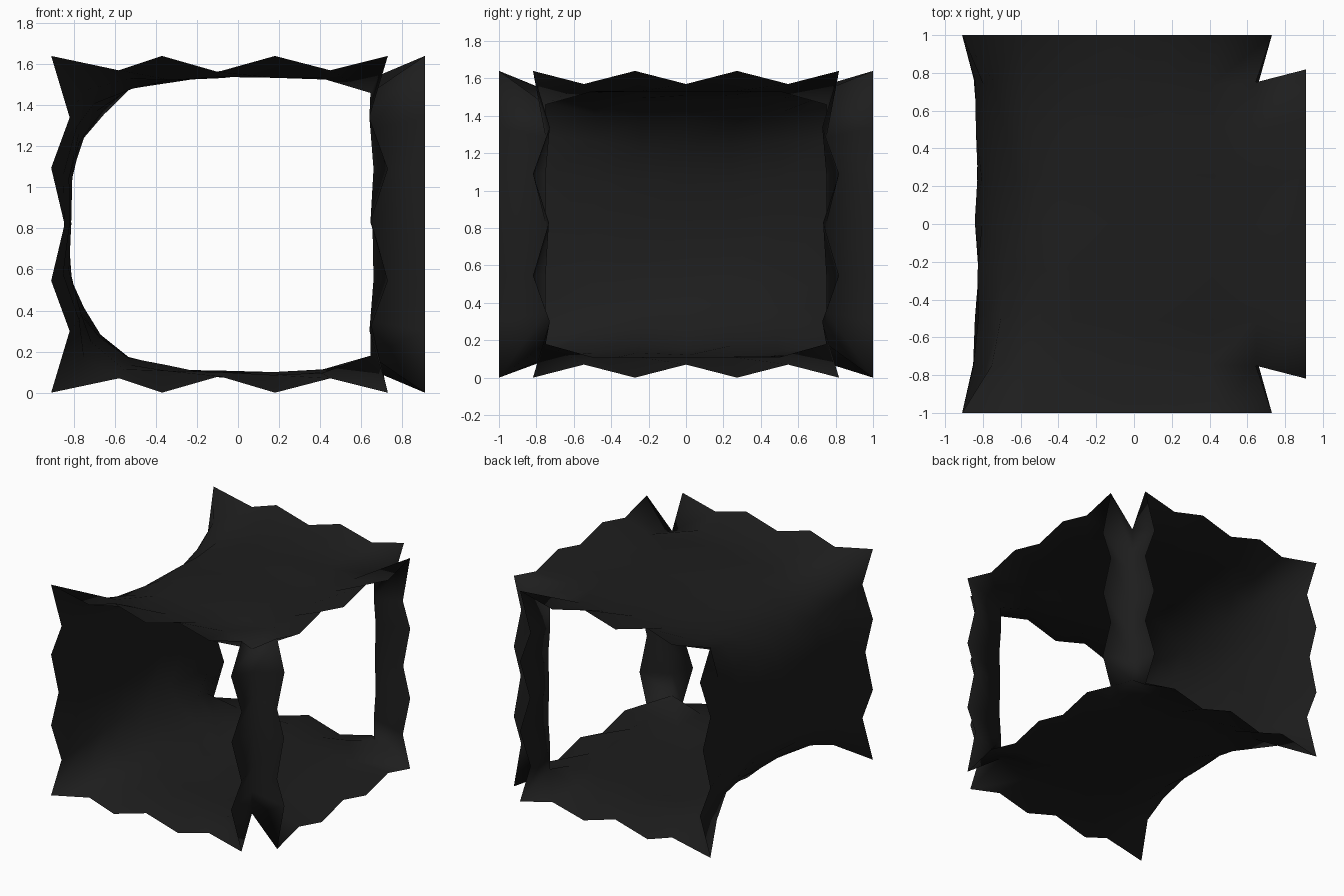
import bpy, bmesh, random

if "Cube" in bpy.data.objects:
    bpy.data.objects.remove(bpy.data.objects["Cube"])
random.seed(4)

H = 1.64
ROWS = [-1, -.75, -.5, -.25, 0, .25, .5, .75, 1]
ROUND = {1: 0, .75: .6, .5: .88, .25: 1, 0: 1}   # how rounded the wall corners are per row

# Half profiles (x, z) from floor right edge, round the left corner, to mid wall
EDGE = [(.73, 0), (.45, .07), (.18, 0), (-.09, .08), (-.37, 0), (-.58, .07),
        (-.91, 0), (-.82, .3), (-.91, .545), (-.845, .82)]
INNER = [(.65, .11), (.42, .10), (.18, .09), (-.09, .09), (-.34, .115), (-.52, .16),
         (-.67, .27), (-.76, .40), (-.82, .58), (-.825, .82)]


def full(half):
    return half + [(x, H - z) for x, z in half[-2::-1]]


edge, inner = full(EDGE), full(INNER)
N = len(edge)
bm = bmesh.new()


def strip(a, b):
    for i in range(len(a) - 1):
        bm.faces.new((a[i], a[i + 1], b[i + 1], b[i]))


def jit(s=.018):
    return random.uniform(-s, s)


# Floor, left wall and ceiling: one C-shaped sheet running front to back
grid = []
for y in ROWS:
    row = []
    for i in range(N):
        (ex, ez), (ix, iz) = edge[i], inner[i]
        if abs(y) == 1:
            p = (ex, y, ez)
        else:
            k = ROUND[abs(y)] if 5 <= i <= N - 6 else 1
            x, z = ex + (ix - ex) * k, ez + (iz - ez) * k
            if i in (0, N - 1):
                if abs(y) == .75:                 # foot and head of the corner posts
                    x, z = .645, (.18 if i == 0 else H - .18)
                p = (x, y, z)
            else:
                p = (x + jit(), y + jit(), z + jit())
        row.append(bm.verts.new(p))
    grid.append(row)
for a, b in zip(grid, grid[1:]):
    strip(a, b)

# Side opening: floor and ceiling run out to a jagged right edge
LIP = {.75: 0, .5: .07, .25: 0, 0: .07}
lips = []
for col, top in ((0, False), (N - 1, True)):
    lip = []
    for y in ROWS[1:-1]:
        z = LIP[abs(y)]
        lip.append(bm.verts.new((.91, y * .8183 / .75, H - z if top else z)))
    strip([grid[r][col] for r in range(1, 8)], lip)
    lips.append(lip)

# Corner posts: V-shaped folds between the end openings and the side opening
POST = [(.3, .09, .35, .645), (.545, 0, .55, .66), (.83, .085, .82, .655),
        (1.09, 0, 1.09, .66), (1.34, .09, 1.28, .645)]   # edge z, edge notch, ridge z, ridge x
for s, end, near, lip_i in ((-1, 0, 1, 0), (1, 8, 7, 6)):
    a, ridge, b = [grid[end][0]], [grid[near][0]], [lips[0][lip_i]]
    for ez, n, rz, rx in POST:
        a.append(bm.verts.new((.73 - n, s, ez)))
        ridge.append(bm.verts.new((rx, s * .75, rz)))
        b.append(bm.verts.new((.91, s * (.8183 - n), ez)))
    a.append(grid[end][-1])
    ridge.append(grid[near][-1])
    b.append(lips[1][lip_i])
    strip(a, ridge)
    strip(ridge, b)

bmesh.ops.recalc_face_normals(bm, faces=bm.faces)
# Make the ceiling face upwards so the outside is the front side
up = [f for f in bm.faces if f.calc_center_median().z > 1.4 and abs(f.normal.z) > .8]
if sum(f.normal.z for f in up) < 0:
    bmesh.ops.reverse_faces(bm, faces=bm.faces)
for f in bm.faces:
    f.smooth = True

mesh = bpy.data.meshes.new("cave_tunnel_shell")
bm.to_mesh(mesh)
bm.free()
obj = bpy.data.objects.new("cave_tunnel_shell", mesh)
bpy.context.collection.objects.link(obj)

rock = bpy.data.materials.new("dark rock")
rock.diffuse_color = (.0125, .0125, .0125, 1)
rock.use_nodes = True
rock.node_tree.nodes["Principled BSDF"].inputs["Base Color"].default_value = rock.diffuse_color
mesh.materials.append(rock)
